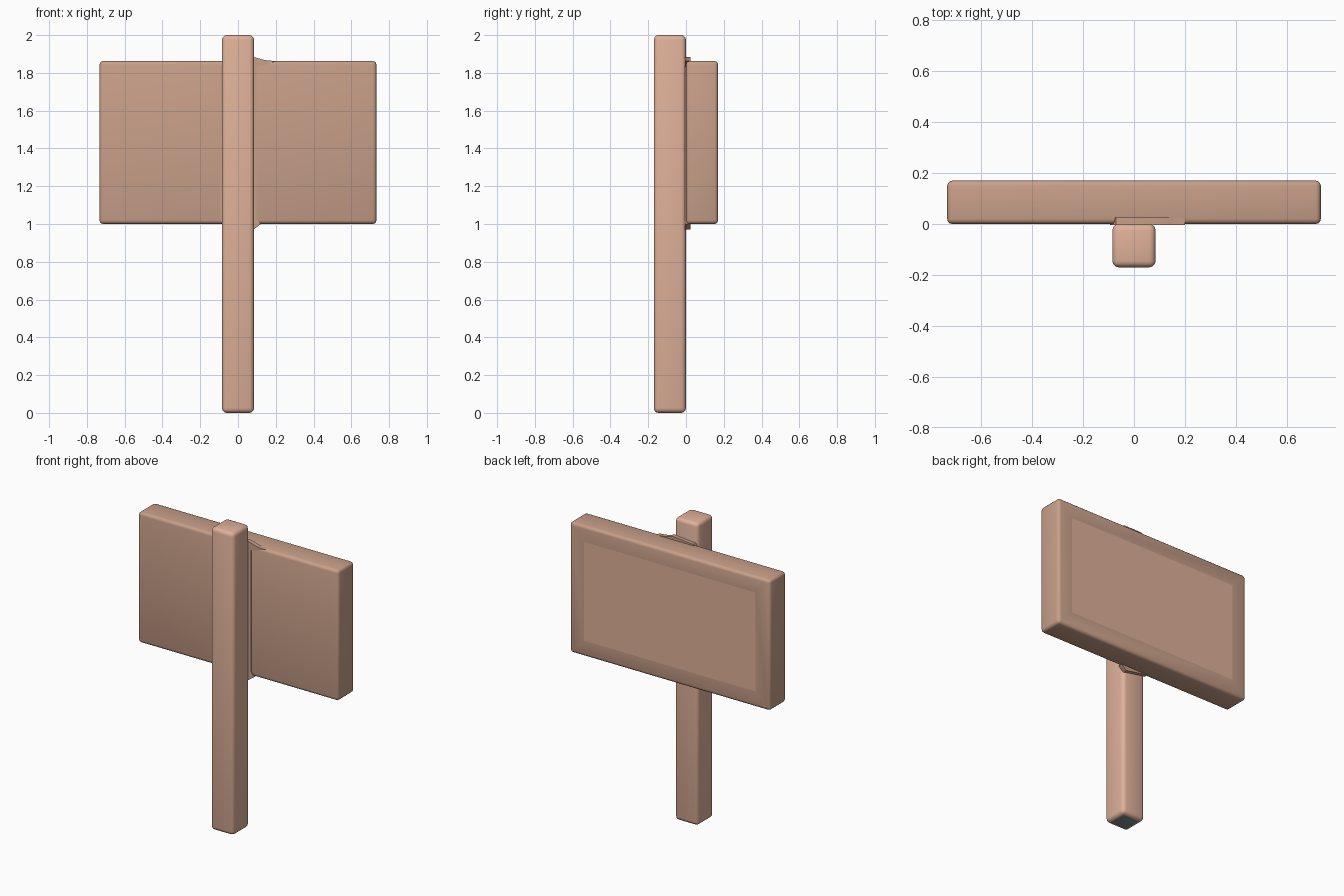
import bpy, bmesh
from mathutils import Vector

if "Cube" in bpy.data.objects:
    bpy.data.objects.remove(bpy.data.objects["Cube"])


def material(name, rgb):
    m = bpy.data.materials.new(name)
    m.diffuse_color = (*rgb, 1)
    m.use_nodes = True
    m.node_tree.nodes["Principled BSDF"].inputs["Base Color"].default_value = m.diffuse_color
    return m


light_wood = material("light_wood", (0.74, 0.44, 0.32))
dark_wood = material("dark_wood", (0.58, 0.35, 0.25))
end_grey = material("end_grey", (0.22, 0.25, 0.25))


def finish(bm, name, mats):
    bmesh.ops.recalc_face_normals(bm, faces=bm.faces)
    me = bpy.data.meshes.new(name)
    bm.to_mesh(me)
    bm.free()
    for m in mats:
        me.materials.append(m)
    ob = bpy.data.objects.new(name, me)
    bpy.context.collection.objects.link(ob)
    bpy.context.view_layer.objects.active = ob
    ob.select_set(True)
    bpy.ops.object.shade_smooth_by_angle(angle=0.7)
    ob.select_set(False)
    return ob


def rounded_box(lo, hi, radius):
    lo, hi = Vector(lo), Vector(hi)
    bm = bmesh.new()
    bmesh.ops.create_cube(bm, size=1)
    for v in bm.verts:
        v.co = Vector([(a + b) / 2 + c * (b - a) for a, b, c in zip(lo, hi, v.co)])
    bmesh.ops.bevel(bm, geom=bm.edges[:], offset=radius, segments=3,
                    profile=0.5, affect='EDGES')
    bm.normal_update()
    return bm


def big_face(bm, direction):
    d = Vector(direction)
    return max((f for f in bm.faces if f.normal.dot(d) > 0.99),
               key=lambda f: f.calc_area())


# Post with a grey foot end
bm = rounded_box((-0.085, -0.17, 0), (0.085, 0, 2), 0.025)
big_face(bm, (0, 0, -1)).material_index = 1
finish(bm, "post", [light_wood, end_grey])

# Sign board with a lighter flush panel on the back
bm = rounded_box((-0.733, 0, 1), (0.733, 0.17, 1.863), 0.02)
back = big_face(bm, (0, 1, 0))
bmesh.ops.inset_region(bm, faces=[back], thickness=0.12, depth=0)
back.material_index = 1
finish(bm, "sign_board", [dark_wood, light_wood])

# Thin flared joint where the board meets the post
outline = [(-0.085, 1.0), (0.08, 0.97), (0.12, 0.999), (0.098, 1.03),
           (0.098, 1.83), (0.2, 1.862), (0.14, 1.868), (0.08, 1.885),
           (-0.07, 1.872), (-0.094, 1.83), (-0.094, 1.03)]
bm = bmesh.new()
f = bm.faces.new([bm.verts.new((x, -0.004, z)) for x, z in outline])
res = bmesh.ops.extrude_face_region(bm, geom=[f])
for v in res["geom"]:
    if isinstance(v, bmesh.types.BMVert):
        v.co.y = 0.025
finish(bm, "board_joint", [dark_wood])
